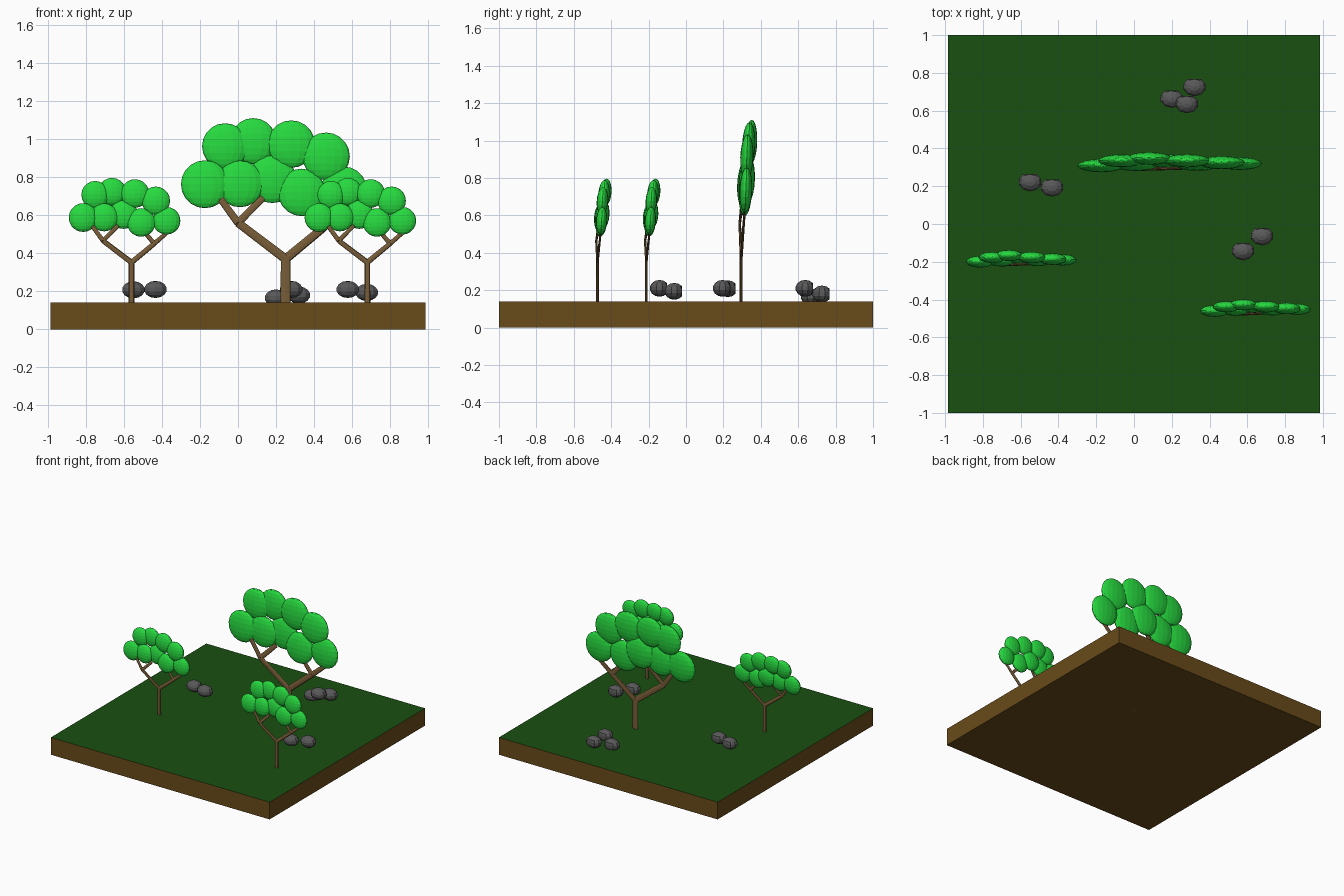
import bpy, bmesh
from mathutils import Vector, Matrix

if "Cube" in bpy.data.objects:
    bpy.data.objects.remove(bpy.data.objects["Cube"])


def material(name, color):
    m = bpy.data.materials.new(name)
    m.diffuse_color = (*color, 1)
    m.use_nodes = True
    m.node_tree.nodes["Principled BSDF"].inputs["Base Color"].default_value = m.diffuse_color
    return m


SOIL = material("soil", (0.14, 0.07, 0.01))
GRASS = material("grass", (0.01, 0.08, 0.006))
BARK = material("bark", (0.19, 0.11, 0.04))
LEAF = material("leaf", (0.02, 0.70, 0.05))
STONE = material("stone", (0.10, 0.10, 0.10))


def finish(name, bm, *mats):
    bmesh.ops.recalc_face_normals(bm, faces=bm.faces)
    me = bpy.data.meshes.new(name)
    bm.to_mesh(me)
    bm.free()
    for m in mats:
        me.materials.append(m)
    ob = bpy.data.objects.new(name, me)
    bpy.context.collection.objects.link(ob)
    return ob


# Ground slab with a grass top
bm = bmesh.new()
bmesh.ops.create_cube(bm, size=1, matrix=Matrix.Translation((0, 0, 0.07)) @ Matrix.Diagonal((1.97, 2, 0.14, 1)))
bm.normal_update()
for f in bm.faces:
    f.material_index = 1 if f.normal.z > 0.9 else 0
finish("ground", bm, SOIL, GRASS)

# Branch skeleton, relative to the trunk in x and y: start, end, start radius, end radius
FORK, LEFT, RIGHT = (0, 0, 0.37), (-0.25, -0.008, 0.56), (0.20, 0.012, 0.535)
BRANCHES = [
    ((0, 0, 0.0), (0, 0, 0.385), 0.026, 0.025),
    (FORK, LEFT, 0.024, 0.022),
    (FORK, RIGHT, 0.024, 0.022),
    (LEFT, (-0.36, 0.005, 0.71), 0.021, 0.018),
    (LEFT, (-0.12, 0.012, 0.69), 0.021, 0.018),
    (RIGHT, (0.10, 0.02, 0.65), 0.021, 0.018),
    (RIGHT, (0.31, 0.02, 0.63), 0.021, 0.018),
]
# Leaf clumps: x, y, z, radius
CLUMPS = [
    (-0.424, 0.014, 0.763, 0.126), (-0.318, 0.04, 0.963, 0.121),
    (-0.17, 0.052, 0.99, 0.121), (0.03, 0.04, 0.974, 0.125),
    (0.213, 0.03, 0.91, 0.125), (0.307, 0.025, 0.735, 0.121),
    (-0.24, 0.02, 0.765, 0.123), (-0.07, 0.038, 0.79, 0.126),
    (0.085, 0.022, 0.72, 0.125),
]


def tree(name, x, y, s, sy, lift):
    place = Matrix.Translation((x, y, lift)) @ Matrix.Diagonal((s, sy, s, 1))
    # Trunk and branches, flattened front to back
    bm = bmesh.new()
    for a, b, r1, r2 in BRANCHES:
        a, b = Vector(a), Vector(b)
        d = b - a
        d.y *= 3
        rot = d.to_track_quat('Z', 'Y').to_matrix().to_4x4()
        mid = (a + b) / 2
        m = place @ Matrix.Translation(mid) @ Matrix.Diagonal((1, 0.32, 1, 1)) @ rot
        bmesh.ops.create_cone(bm, cap_ends=True, segments=8, radius1=r1, radius2=r2, depth=d.length, matrix=m)
    finish(name + "_trunk", bm, BARK)
    # Foliage
    bm = bmesh.new()
    for cx, cy, cz, r in CLUMPS:
        m = place @ Matrix.Translation((cx, cy, cz)) @ Matrix.Rotation(-0.04, 4, 'X') @ Matrix.Diagonal((1, 0.28, 1, 1))
        bmesh.ops.create_uvsphere(bm, u_segments=16, v_segments=10, radius=r, matrix=m)
    finish(name + "_foliage", bm, LEAF)


tree("large_tree", 0.25, 0.295, 1.0, 1.0, 0.0)
tree("left_tree", -0.56, -0.212, 0.6, 0.87, 0.13)
tree("right_tree", 0.68, -0.473, 0.6, 0.87, 0.13)

# Rocks: rounded low-poly stones with a flattened back
ROCKS = [
    (-0.55, 0.218, 0.208), (-0.434, 0.19, 0.21), (0.20, 0.66, 0.165),
    (0.28, 0.632, 0.21), (0.32, 0.722, 0.18),
    (0.577, -0.147, 0.21), (0.677, -0.068, 0.194),
]
for i, p in enumerate(ROCKS):
    bm = bmesh.new()
    bmesh.ops.create_uvsphere(bm, u_segments=10, v_segments=7, radius=1)
    for v in bm.verts:
        v.co.y = min(v.co.y, 0.78) + 0.1
    bmesh.ops.transform(bm, verts=bm.verts, matrix=Matrix.Translation(p) @ Matrix.Diagonal((0.063, 0.052, 0.045, 1)))
    finish(f"rock_{i + 1}", bm, STONE)
